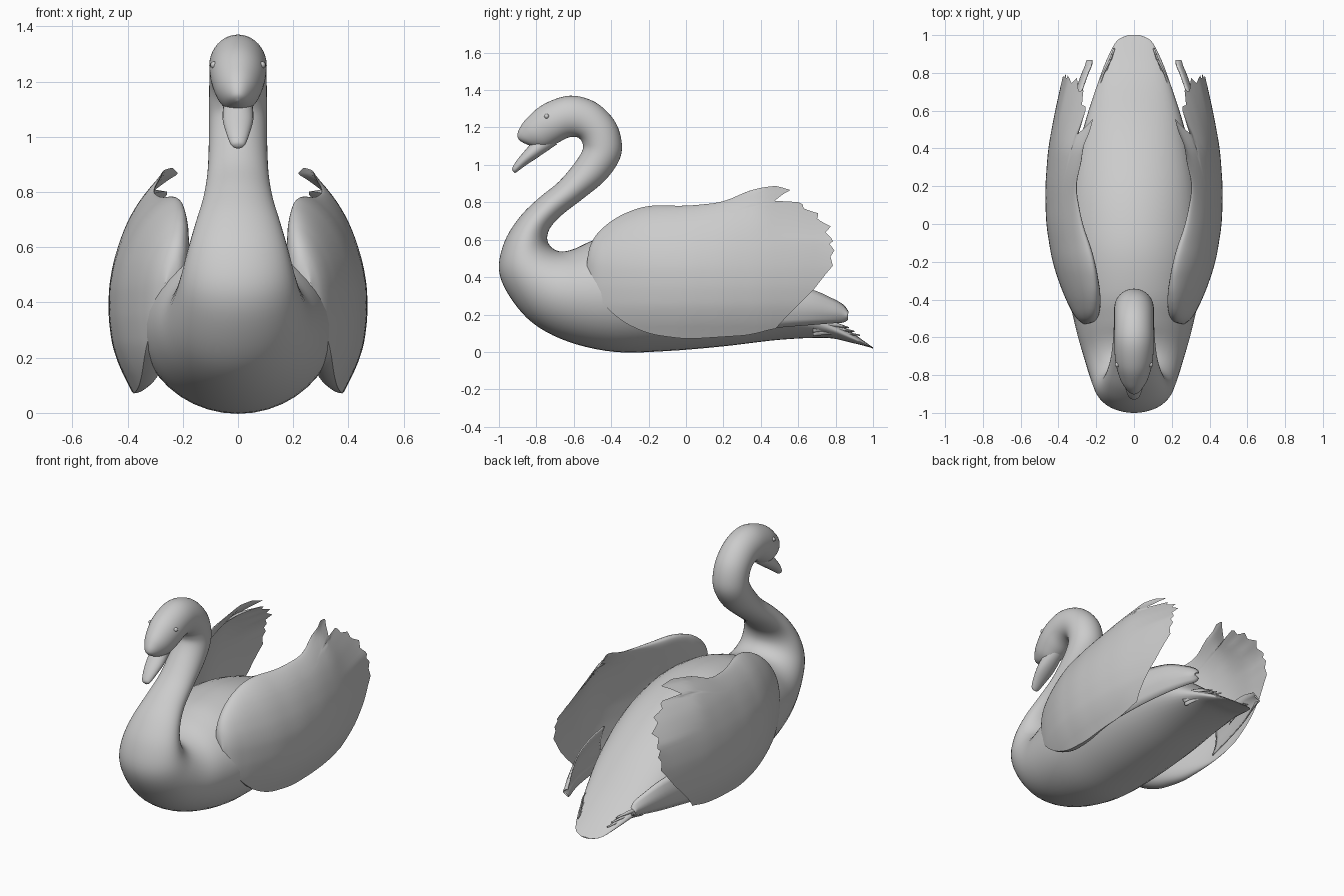
import bpy, bmesh, math
from mathutils import Vector

if "Cube" in bpy.data.objects:
    bpy.data.objects.remove(bpy.data.objects["Cube"])


def linear(table, x):
    if x <= table[0][0]:
        return table[0][1]
    for (a, p), (b, q) in zip(table, table[1:]):
        if x <= b:
            return p + (q - p) * (x - a) / (b - a)
    return table[-1][1]


def smooth(table, x, d=0.06):
    # rounded version of a linear table, exact at its start
    d = min(d, (x - table[0][0]) * .6)
    return sum(linear(table, x + k * d / 4) for k in range(-4, 5)) / 9


def spline(rows, steps):
    # Catmull-Rom through rows of numbers
    out, n = [], len(rows)
    for i in range(n - 1):
        p = [rows[max(0, min(n - 1, i + k))] for k in (-1, 0, 1, 2)]
        for s in range(steps):
            t = s / steps
            out.append([b + .5 * t * (c - a + t * (2*a - 5*b + 4*c - d + t * (3*(b - c) + d - a)))
                        for a, b, c, d in zip(*p)])
    out.append(list(rows[-1]))
    return out


def skin(name, rings, closed=True, mirror=False, thick=0):
    bm = bmesh.new()
    vs = [[bm.verts.new(p) for p in r] for r in rings]
    m = len(vs[0])
    for a, b in zip(vs, vs[1:]):
        for j in range(m if closed else m - 1):
            k = (j + 1) % m
            bm.faces.new((a[j], a[k], b[k], b[j]))
    if closed:
        bm.faces.new(vs[0])
        bm.faces.new(vs[-1][::-1])
    bmesh.ops.remove_doubles(bm, verts=bm.verts, dist=0.0004)
    bmesh.ops.recalc_face_normals(bm, faces=bm.faces)
    me = bpy.data.meshes.new(name)
    bm.to_mesh(me)
    bm.free()
    ob = bpy.data.objects.new(name, me)
    bpy.context.collection.objects.link(ob)
    finish(ob, mirror, thick)
    return ob


def finish(ob, mirror, thick=0):
    bpy.ops.object.select_all(action='DESELECT')
    ob.select_set(True)
    bpy.context.view_layer.objects.active = ob
    bpy.ops.object.shade_smooth_by_angle(angle=math.radians(50))
    if thick:
        mod = ob.modifiers.new("thickness", 'SOLIDIFY')
        mod.thickness, mod.offset = thick, 0
    if mirror:
        mod = ob.modifiers.new("mirror", 'MIRROR')
        mod.use_mirror_merge = False


def tube(name, rows, steps=5, sides=40):
    # each row: back point (y, z), belly point (y, z), half width
    rings = []
    for ya, za, yb, zb, w in spline(rows, steps):
        a, b = Vector((0, ya, za)), Vector((0, yb, zb))
        c, h = (a + b) / 2, (a - b) / 2
        rings.append([c + h * math.cos(t) + Vector((max(w, .002) * math.sin(t), 0, 0))
                      for t in (2 * math.pi * i / sides for i in range(sides))])
    return skin(name, rings)


# body, neck and head in one tube from tail to face
tube("body_neck_head", [
    (1.0, .024, 1.0, .018, .03), (.97, .045, .97, .028, .09), (.88, .11, .88, .05, .14),
    (.75, .20, .75, .075, .19), (.5, .40, .5, .065, .27), (.2, .57, .2, .03, .335),
    (-.1, .65, -.1, .005, .36), (-.35, .64, -.38, .0, .345), (-.5, .595, -.63, .055, .305),
    (-.6, .55, -.82, .155, .262), (-.67, .537, -.945, .30, .23), (-.72, .56, -1.0, .44, .205),
    (-.742, .605, -.97, .59, .18), (-.725, .665, -.89, .72, .152), (-.66, .735, -.79, .82, .126),
    (-.55, .82, -.68, .91, .111), (-.43, .92, -.595, 1.01, .106), (-.355, 1.03, -.553, 1.08, .105),
    (-.345, 1.13, -.555, 1.12, .105), (-.385, 1.24, -.575, 1.145, .104), (-.485, 1.335, -.605, 1.15, .103),
    (-.62, 1.37, -.64, 1.142, .104), (-.76, 1.325, -.69, 1.115, .099), (-.85, 1.25, -.745, 1.09, .08),
    (-.89, 1.195, -.795, 1.09, .055), (-.902, 1.155, -.84, 1.105, .03), (-.89, 1.13, -.87, 1.118, .006)])

# bill
tube("bill", [
    (-.79, 1.16, -.69, 1.11, .05), (-.85, 1.09, -.785, 1.045, .056), (-.9, 1.03, -.86, .995, .042),
    (-.928, .985, -.905, .962, .026), (-.925, .965, -.915, .957, .008)], sides=24)

# eyes
bpy.ops.mesh.primitive_uv_sphere_add(segments=16, ring_count=8, radius=.013, location=(0, 0, 0))
eye = bpy.context.object
eye.name = "eye"
for v in eye.data.vertices:
    v.co += Vector((.087, -.745, 1.26))
finish(eye, True)

# wings: side outline, outer width, inward lean by height, thickness, ragged rear edge
top = [(-.53, .47), (-.522, .54), (-.505, .59), (-.47, .645), (-.4, .705), (-.3, .755), (-.2, .785), (0, .78),
       (.2, .80), (.35, .87), (.48, .89), (.7, .89)]
bottom = [(-.53, .46), (-.522, .39), (-.505, .335), (-.47, .28), (-.35, .165), (-.2, .095), (0, .068),
          (.35, .09), (.48, .13), (.7, .13)]
outer = [(-.53, .27), (-.5, .31), (-.45, .34), (-.35, .385), (-.2, .435), (0, .468), (.2, .472), (.4, .457),
         (.6, .42), (.8, .375)]
lean = [(.05, .10), (.12, .065), (.2, .025), (.3, .005), (.4, 0), (.5, .008), (.6, .03), (.68, .055),
        (.75, .085), (.82, .135), (.9, .20)]
thickness = [(-.53, 0), (-.522, .06), (-.505, .1), (-.47, .14), (-.4, .175), (-.3, .195), (-.15, .19), (0, .15),
             (.15, .095), (.3, .04), (.45, .018), (.8, .01)]
rear = [(.13, .48), (.33, .68), (.42, .75), (.46, .785), (.52, .77), (.535, .80), (.58, .765), (.595, .79),
        (.64, .745), (.67, .775), (.71, .70), (.74, .71), (.765, .63), (.80, .62), (.808, .47),
        (.845, .52), (.865, .56), (.89, .48)]
U, S = 48, 72
rings = []
for i in range(U + 1):
    u = (i / U) ** 1.7
    out, inn = [], []
    for j in range(S + 1):
        s = .5 - .5 * math.cos(math.pi * j / S)
        y = -.53 + u * (linear(rear, .13 + .76 * s) + .53)
        zb, zt = smooth(bottom, y), smooth(top, y)
        z = zb + s * (zt - zb)
        half = .5 * smooth(thickness, y) * min(1, 8 * (1 - u))
        bulge = (4 * s * (1 - s)) ** .5
        x = smooth(outer, y) - smooth(lean, z) - half * (bulge if s < .5 else 1)
        x -= max(0, y - .4) * max(0, z - .6)
        out.append((x + half * bulge, y, z))
        inn.append((x - half * bulge, y, z))
    rings.append(out + inn[-2:0:-1])
skin("wing", rings, mirror=True)


# thin feathers: columns of (x, y, z low, z high)
def blade(name, cols, thick=.008, bow=.03):
    rows = [[(x + bow * math.sin(math.pi * k / 6), y, a + (b - a) * k / 6) for k in range(7)]
            for x, y, a, b in spline(cols, 4)]
    skin(name, rows, closed=False, mirror=True, thick=thick)


# folded flight feathers under the wing
blade("under_feather", [(.36, .3, .11, .36), (.33, .48, .13, .36), (.29, .66, .145, .335),
                        (.25, .78, .155, .285), (.225, .84, .16, .25), (.22, .865, .175, .215)])

# small pointed feathers beside the tail
for i in range(3):
    e, z = .87 + .03 * i, .15 - .02 * i
    blade("tail_feather", [(.19 - .01 * i, .68, z - .025, z + .01), (.165 - .01 * i, .78, z - .015, z + .01),
                           (.12 - .01 * i, e, z - .022, z - .019)], .004, .008)
